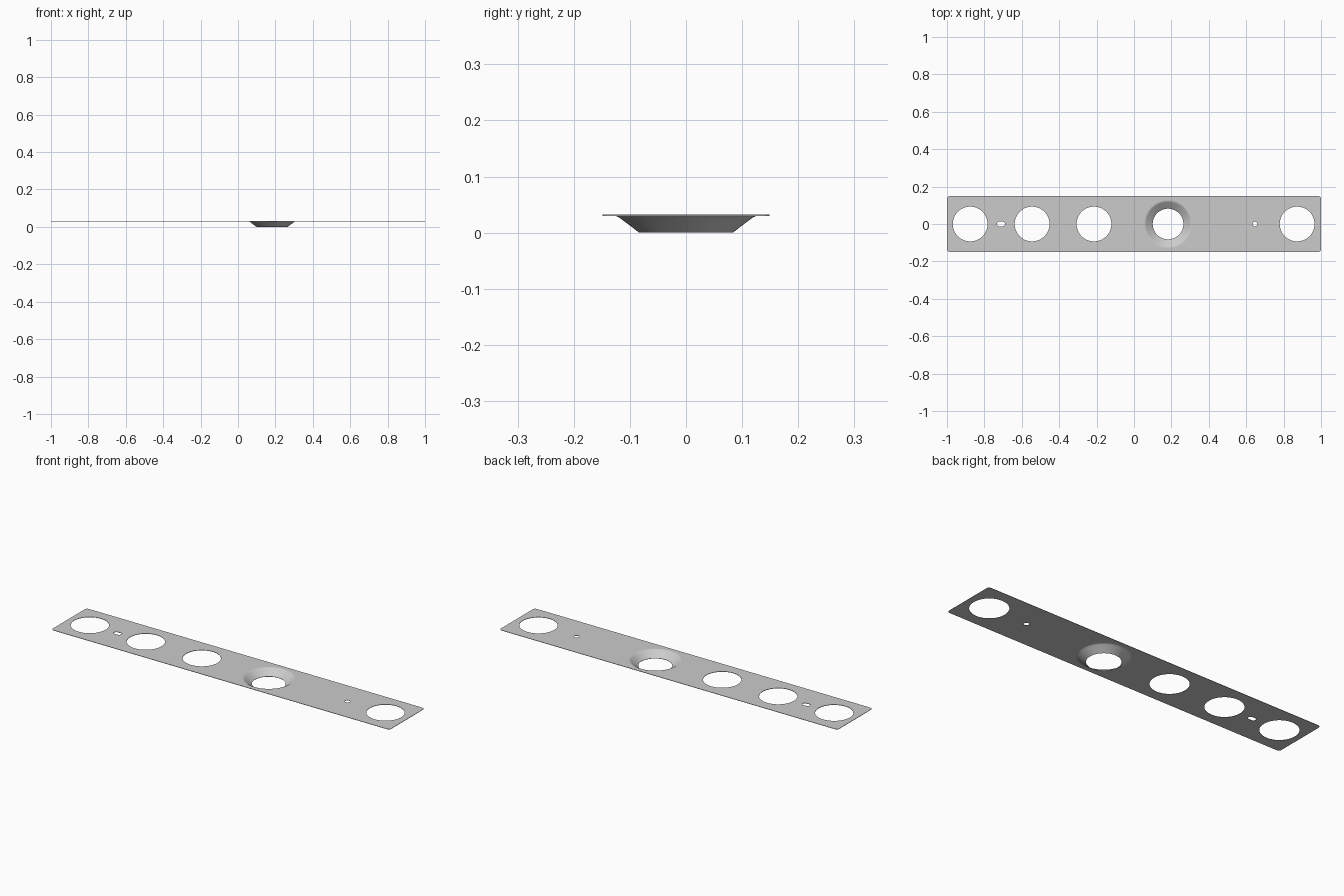
import bpy
import bmesh
import math

cube = bpy.data.objects.get("Cube")
if cube:
    bpy.data.objects.remove(cube, do_unlink=True)

THICK = 0.002
TOP = 0.032
HALF_W = 0.149
SEG = 64

# Single grey metal
metal = bpy.data.materials.new("grey metal")
metal.use_nodes = True
colour = (0.6, 0.6, 0.6, 1)
metal.diffuse_color = colour
metal.node_tree.nodes["Principled BSDF"].inputs["Base Color"].default_value = colour

bm = bmesh.new()


def add_loop(points):
    """Closed ring of edges at the plate's top surface."""
    verts = [bm.verts.new((x, y, TOP)) for x, y in points]
    for a, b in zip(verts, verts[1:] + verts[:1]):
        bm.edges.new((a, b))
    return verts


def rounded(cx, hx, hy, r, n):
    """Rounded rectangle, slot or circle, n steps per corner."""
    pts = []
    for q, (sx, sy) in enumerate([(1, 1), (-1, 1), (-1, -1), (1, -1)]):
        for i in range(n + 1):
            a = math.pi / 2 * (q + i / n)
            p = (cx + sx * (hx - r) + r * math.cos(a),
                 sy * (hy - r) + r * math.sin(a))
            if not pts or math.dist(p, pts[-1]) > 1e-5:
                pts.append(p)
    if math.dist(pts[0], pts[-1]) < 1e-5:
        pts.pop()
    return pts


# Plate outline, large holes, slot and small hole
add_loop(rounded(0, 1.0, HALF_W, 0.015, 6))
for x in (-0.876, -0.545, -0.214, 0.872):
    add_loop(rounded(x, 0.093, 0.093, 0.093, SEG // 4))
add_loop(rounded(-0.711, 0.021, 0.013, 0.013, 6))
add_loop(rounded(0.647, 0.0125, 0.0125, 0.0125, 6))

# Flared hole: its rim belongs to the plate
FLARE_X = 0.182
profile = [(0.127, TOP), (0.123, 0.0313), (0.119, 0.0292),
           (0.115, 0.0265), (0.082, 0.0016)]
rim = add_loop(rounded(FLARE_X, 0.127, 0.127, 0.127, SEG // 4))

bmesh.ops.triangle_fill(bm, use_beauty=True, use_dissolve=False,
                        edges=bm.edges[:], normal=(0, 0, 1))
bm.normal_update()
for f in bm.faces:
    f.smooth = False
    if f.normal.z < 0:
        f.normal_flip()

# Dished wall of the flare
prev = rim
for r, z in profile[1:]:
    ring = []
    for v in rim:
        k = r / profile[0][0]
        ring.append(bm.verts.new((FLARE_X + (v.co.x - FLARE_X) * k, v.co.y * k, z)))
    for i in range(len(ring)):
        j = (i + 1) % len(ring)
        f = bm.faces.new((prev[i], prev[j], ring[j], ring[i]))
        f.smooth = True
        f.normal_update()
        if f.normal.z < 0:
            f.normal_flip()
    prev = ring

mesh = bpy.data.meshes.new("perforated_plate")
bm.to_mesh(mesh)
bm.free()
mesh.materials.append(metal)
plate = bpy.data.objects.new("perforated_plate", mesh)
bpy.context.collection.objects.link(plate)

# Sheet thickness, added below the top surface
solid = plate.modifiers.new("sheet thickness", "SOLIDIFY")
solid.thickness = THICK
solid.offset = -1
solid.use_even_offset = True
bpy.context.view_layer.objects.active = plate
plate.select_set(True)
bpy.ops.object.modifier_apply(modifier=solid.name)

# Keep the cut edges crisp
bm = bmesh.new()
bm.from_mesh(plate.data)
for e in bm.edges:
    e.smooth = e.calc_face_angle(0) < math.radians(35)
bm.to_mesh(plate.data)
bm.free()
